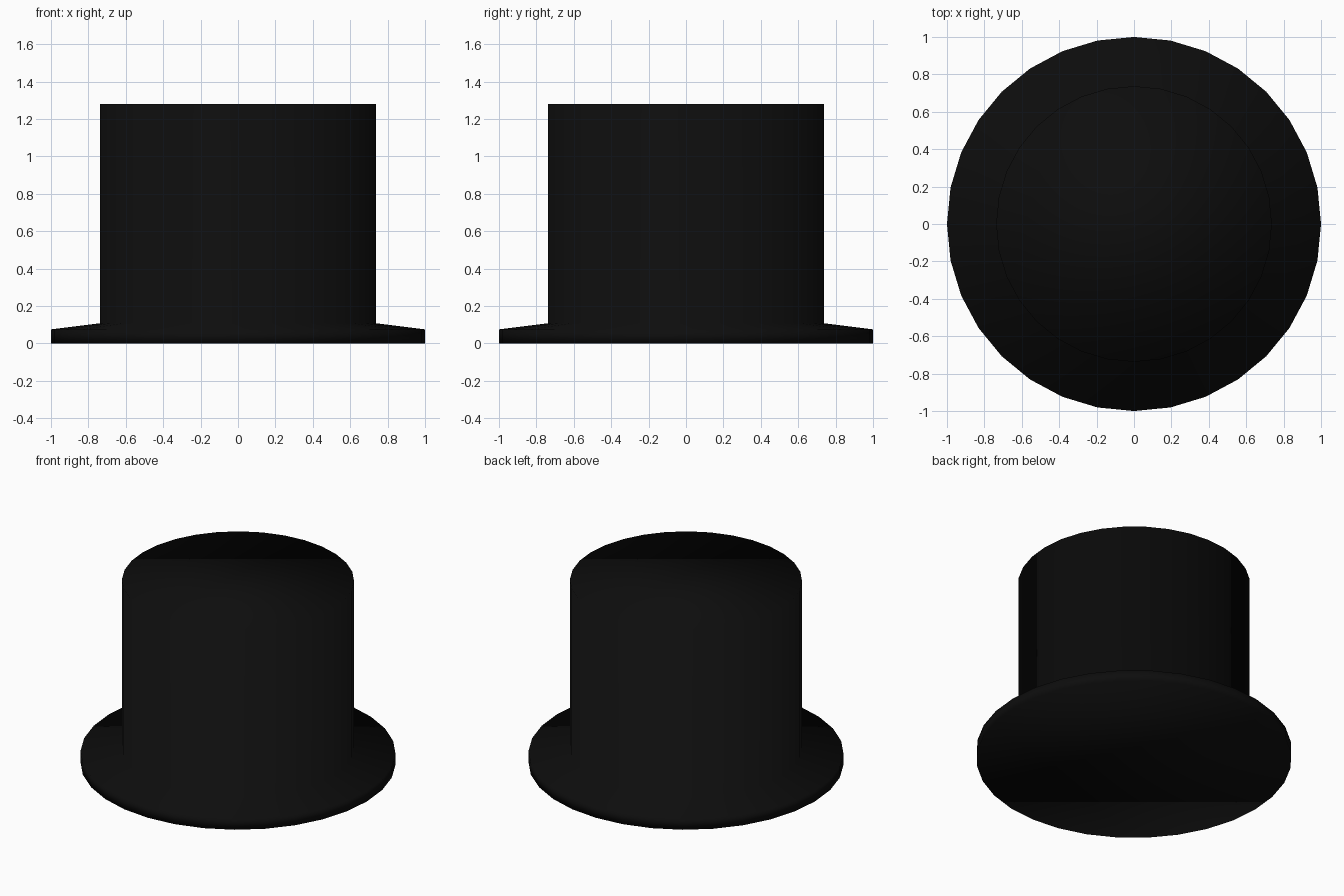
import bpy, bmesh
from math import cos, sin, tau

if "Cube" in bpy.data.objects:
    bpy.data.objects.remove(bpy.data.objects["Cube"])

SIDES = 32
# (radius, height) from the brim underside up to the crown top
PROFILE = [(1.0, 0.0), (1.0, 0.075), (0.737, 0.108), (0.737, 1.28)]

black = bpy.data.materials.new("black_felt")
black.diffuse_color = (0.004, 0.004, 0.004, 1)
black.use_nodes = True
black.node_tree.nodes["Principled BSDF"].inputs["Base Color"].default_value = black.diffuse_color


def lathe(name, profile, sides):
    bm = bmesh.new()
    rings = [[bm.verts.new((r * cos(tau * i / sides), r * sin(tau * i / sides), z))
              for i in range(sides)] for r, z in profile]
    for low, high in zip(rings, rings[1:]):
        for i in range(sides):
            j = (i + 1) % sides
            bm.faces.new((low[i], low[j], high[j], high[i]))
    bm.faces.new(rings[0][::-1])   # closed underside
    bm.faces.new(rings[-1])        # flat top
    for f in bm.faces:
        f.smooth = True
    mesh = bpy.data.meshes.new(name)
    bm.to_mesh(mesh)
    bm.free()
    mesh.materials.append(black)
    obj = bpy.data.objects.new(name, mesh)
    bpy.context.collection.objects.link(obj)
    return obj


# Brim and crown turned as one closed shell
lathe("top_hat", PROFILE, SIDES)
